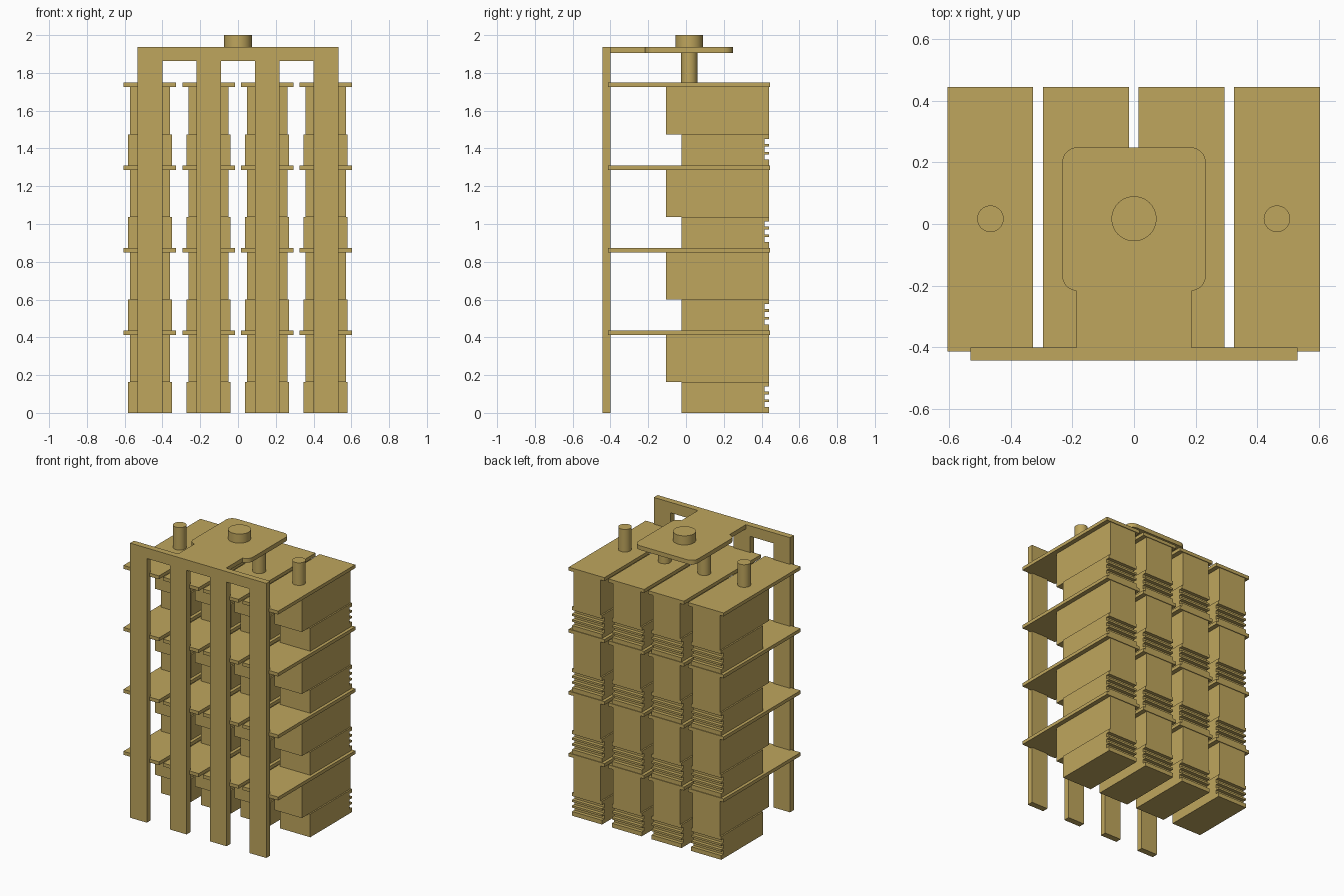
import bpy, bmesh, math
from mathutils import Vector

if "Cube" in bpy.data.objects:
    bpy.data.objects.remove(bpy.data.objects["Cube"])

tan = bpy.data.materials.new("tan")
tan.diffuse_color = (0.52, 0.38, 0.11, 1)
tan.use_nodes = True
tan.node_tree.nodes["Principled BSDF"].inputs["Base Color"].default_value = tan.diffuse_color


def prism(name, outline, direction, smooth=False):
    """Extrude a closed planar outline of 3D points along a direction."""
    bm = bmesh.new()
    face = bm.faces.new([bm.verts.new(p) for p in outline])
    ext = bmesh.ops.extrude_face_region(bm, geom=[face])
    bmesh.ops.translate(bm, vec=Vector(direction),
                        verts=[v for v in ext["geom"] if isinstance(v, bmesh.types.BMVert)])
    bmesh.ops.recalc_face_normals(bm, faces=bm.faces)
    mesh = bpy.data.meshes.new(name)
    bm.to_mesh(mesh)
    bm.free()
    mesh.materials.append(tan)
    obj = bpy.data.objects.new(name, mesh)
    bpy.context.collection.objects.link(obj)
    if smooth:
        bpy.context.view_layer.objects.active = obj
        obj.select_set(True)
        bpy.ops.object.shade_smooth_by_angle(angle=math.radians(30))
        obj.select_set(False)
    return obj


def box(name, x0, x1, y0, y1, z0, z1):
    return prism(name, [(x0, y0, z0), (x1, y0, z0), (x1, y1, z0), (x0, y1, z0)], (0, 0, z1 - z0))


def arc(cx, cy, r, a0, a1, n):
    return [(cx + r * math.cos(math.radians(a0 + (a1 - a0) * i / n)),
             cy + r * math.sin(math.radians(a0 + (a1 - a0) * i / n))) for i in range(n + 1)]


def cylinder(name, x, y, r, z0, z1):
    ring = arc(x, y, r, 0, 360, 40)[:-1]
    return prism(name, [(px, py, z0) for px, py in ring], (0, 0, z1 - z0), True)


PITCH = 0.437
COLUMNS = [-0.466, -0.156, 0.154, 0.464]
BACK = 0.44

for cx in COLUMNS:
    for level in range(4):
        z = level * PITCH
        # lower block with three grooves across its back
        side = [(-0.025, 0), (BACK, 0)]
        for g0, g1 in [(0.03, 0.057), (0.071, 0.098), (0.112, 0.139)]:
            side += [(BACK, g0), (0.415, g0), (0.415, g1), (BACK, g1)]
        side += [(BACK, 0.163), (-0.025, 0.163)]
        prism("lower_block", [(cx - 0.117, y, z + h) for y, h in side], (0.234, 0, 0))
        # narrower upper block reaching further forward
        box("upper_block", cx - 0.107, cx + 0.107, -0.105, BACK, z + 0.163, z + 0.413)
        # thin shelf plate
        box("shelf_plate", cx - 0.139, cx + 0.139, -0.413, 0.445, z + 0.413, z + PITCH)
    # rod on top of each column
    cylinder("top_rod", cx, 0.017, 0.043, 4 * PITCH, 1.907)

# comb-shaped front bar: one leg per column joined by a header
comb = [(-0.531, 1.936)]
for i, cx in enumerate([-0.466, -0.156, 0.156, 0.466]):
    comb += [(cx - 0.065, 1.862 if i else 0)] + ([(cx - 0.065, 0)] if i else [])
    comb += [(cx + 0.065, 0)] + ([(cx + 0.065, 1.862)] if i < 3 else [])
comb.append((0.531, 1.936))
prism("front_comb", [(x, -0.443, z) for x, z in comb], (0, 0.043, 0))

# top tongue: neck widening into a rounded pad
half = [(0.187, -0.4), (0.187, -0.217)]
half += arc(0.183, -0.167, 0.05, -80, 0, 8) + arc(0.183, 0.199, 0.05, 0, 90, 8)
tongue = half + [(-x, y) for x, y in reversed(half)]
prism("top_tongue", [(x, y, 1.906) for x, y in tongue], (0, 0, 0.03), True)

# round terminal on the pad
cylinder("terminal", 0, 0.017, 0.073, 1.936, 2.0)
